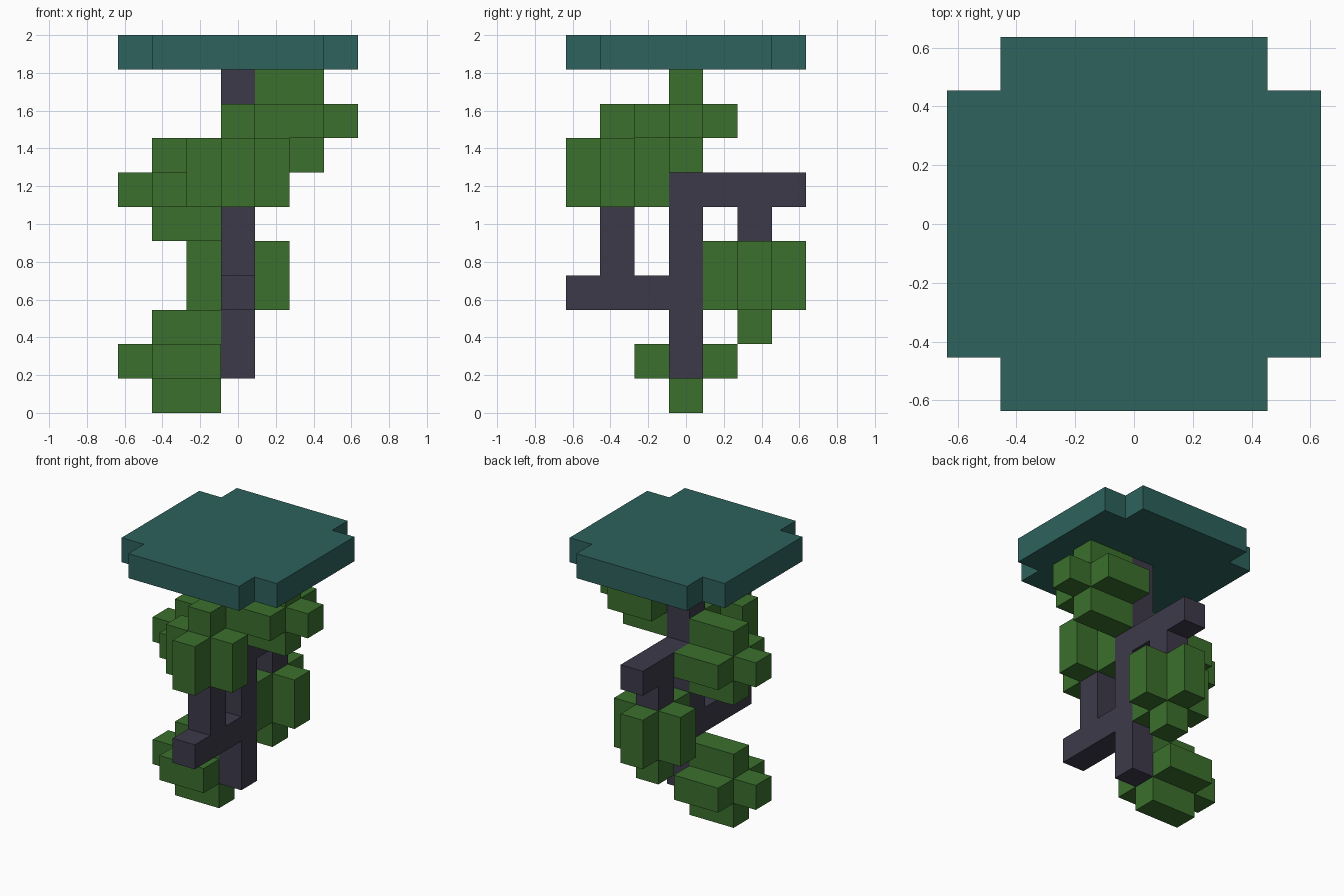
import bpy
import bmesh
from mathutils import Matrix, Vector

cube = bpy.data.objects.get("Cube")
if cube:
    bpy.data.objects.remove(cube, do_unlink=True)

U = 2 / 11  # edge of one block


def material(name, color):
    mat = bpy.data.materials.new(name)
    mat.use_nodes = True
    mat.diffuse_color = (*color, 1)
    bsdf = next(n for n in mat.node_tree.nodes if n.type == "BSDF_PRINCIPLED")
    bsdf.inputs["Base Color"].default_value = (*color, 1)
    bsdf.inputs["Roughness"].default_value = 0.9
    return mat


teal = material("teal", (0.026, 0.122, 0.109))
green = material("leaf green", (0.044, 0.162, 0.026))
wood = material("dark wood", (0.047, 0.042, 0.069))


def add_object(name, bm, mat):
    """Scale the block units to size and link the mesh."""
    bm.transform(Matrix.Scale(U, 4))
    bmesh.ops.recalc_face_normals(bm, faces=bm.faces)
    mesh = bpy.data.meshes.new(name)
    bm.to_mesh(mesh)
    bm.free()
    mesh.materials.append(mat)
    bpy.context.collection.objects.link(bpy.data.objects.new(name, mesh))


def box(bm, first, last):
    """Box covering the block cells from first to last."""
    a, b = Vector(first), Vector(last)
    size = b - a + Vector((1, 1, 1))
    center = (a + b) / 2 + Vector((0, 0, 0.5))
    bmesh.ops.create_cube(
        bm, size=1, matrix=Matrix.Translation(center) @ Matrix.Diagonal((*size, 1)))


def cross_prism(bm, inner, outer, length):
    """Square with notched corners, extruded up from z = 0."""
    quarter = [Vector((outer, -inner, 0)), Vector((outer, inner, 0)),
               Vector((inner, inner, 0))]
    turns = [Matrix.Rotation(i * 1.5707963268, 3, "Z") for i in range(4)]
    face = bm.faces.new([bm.verts.new(t @ p) for t in turns for p in quarter])
    top = bmesh.ops.extrude_face_region(bm, geom=[face])["geom"]
    verts = [v for v in top if isinstance(v, bmesh.types.BMVert)]
    bmesh.ops.translate(bm, verts=verts, vec=(0, 0, length))


def leaf_cluster(name, base, direction):
    """Cross-shaped clump with a single block at its tip."""
    bm = bmesh.new()
    cross_prism(bm, 0.5, 1.5, 2)
    box(bm, (0, 0, 2), (0, 0, 2))
    turn = Vector((0, 0, 1)).rotation_difference(Vector(direction))
    bm.transform(Matrix.Translation(base) @ turn.to_matrix().to_4x4())
    add_object(name, bm, green)


# Trunk and its two bent branches
for name, pieces in {
    "trunk": [((0, 0, 1), (0, 0, 9))],
    "front_branch": [((0, -3, 3), (0, -1, 3)), ((0, -2, 4), (0, -2, 5))],
    "back_branch": [((0, 1, 6), (0, 3, 6)), ((0, 2, 5), (0, 2, 5))],
}.items():
    bm = bmesh.new()
    for first, last in pieces:
        box(bm, first, last)
    add_object(name, bm, wood)

# Leaf clusters
leaf_cluster("lower_right_leaves", (-0.5, 0, 1.5), (-1, 0, 0))
leaf_cluster("middle_right_leaves", (-0.5, 0, 6.5), (-1, 0, 0))
leaf_cluster("upper_left_leaves", (0.5, 0, 8.5), (1, 0, 0))
leaf_cluster("front_leaves", (0, -2, 6), (0, 0, 1))
leaf_cluster("back_leaves", (0, 2, 5), (0, 0, -1))

# Flat canopy with notched corners
bm = bmesh.new()
cross_prism(bm, 2.5, 3.5, 1)
bm.transform(Matrix.Translation((0, 0, 10)))
add_object("canopy", bm, teal)
